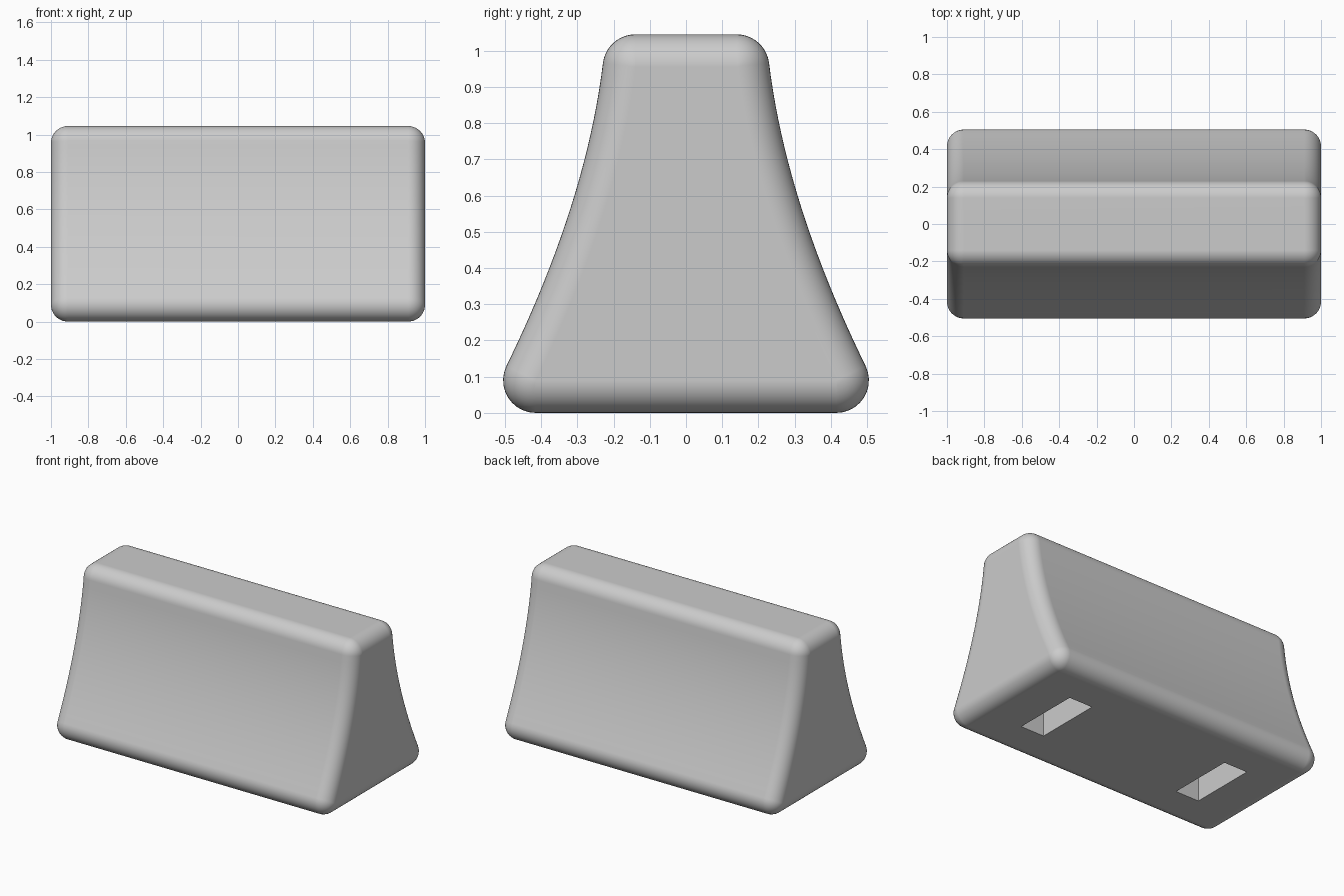
import bpy, bmesh
from math import sin, cos, pi, radians, atan2
from mathutils import Vector

cube = bpy.data.objects.get("Cube")
if cube:
    bpy.data.objects.remove(cube, do_unlink=True)

RADIUS = 0.09                      # rounding of every outer edge
HALF_LENGTH = 1.0
FOOT, PULL, CREST = Vector((0.415, 0.09)), Vector((0.189, 0.553)), Vector((0.14, 0.955))

concrete = bpy.data.materials.new("concrete_grey")
concrete.use_nodes = True
colour = (0.6, 0.6, 0.6, 1)
concrete.diffuse_color = colour
concrete.node_tree.nodes["Principled BSDF"].inputs["Base Color"].default_value = colour


def half_outline(arc_steps=10, curve_steps=20):
    """Inner points with outward angles: foot arc, concave flank, crest arc."""
    flank = []
    for i in range(curve_steps + 1):
        t = i / curve_steps
        p = FOOT * (1 - t) ** 2 + PULL * 2 * t * (1 - t) + CREST * t * t
        d = (PULL - FOOT) * (1 - t) + (CREST - PULL) * t
        flank.append((p, atan2(-d.x, d.y)))
    low, high = flank[0][1], flank[-1][1]
    foot = [(FOOT, -pi / 2 + (low + pi / 2) * i / arc_steps) for i in range(arc_steps)]
    crest = [(CREST, high + (pi / 2 - high) * i / arc_steps) for i in range(1, arc_steps + 1)]
    return foot + flank + crest


def section(bm, x, offset):
    """Closed cross-section at x, grown outward by offset."""
    half = [p + Vector((cos(a), sin(a))) * offset for p, a in half_outline()]
    ring = half + [Vector((-p.x, p.y)) for p in reversed(half)]
    return [bm.verts.new((x, p.x, p.y)) for p in ring]


# Barrier body: sections along x, rounding into both ends
bm = bmesh.new()
steps = 10
angles = [pi / 2 * i / steps for i in range(steps + 1)]
inner = HALF_LENGTH - RADIUS
stations = [(-inner - RADIUS * sin(a), RADIUS * cos(a)) for a in reversed(angles)]
stations += [(inner + RADIUS * sin(a), RADIUS * cos(a)) for a in angles]
rings = [section(bm, x, offset) for x, offset in stations]
for r, s in zip(rings, rings[1:]):
    for i in range(len(r)):
        j = (i + 1) % len(r)
        bm.faces.new((r[i], r[j], s[j], s[i]))
bm.faces.new(rings[0])
bm.faces.new(rings[-1])
bmesh.ops.remove_doubles(bm, verts=bm.verts, dist=0.0001)
bmesh.ops.recalc_face_normals(bm, faces=bm.faces)
mesh = bpy.data.meshes.new("barrier_body")
bm.to_mesh(mesh)
bm.free()
mesh.materials.append(concrete)
body = bpy.data.objects.new("barrier_body", mesh)
bpy.context.collection.objects.link(body)

# Two lifting slots cut up into the underside
for side in (-1, 1):
    bpy.ops.mesh.primitive_cube_add(size=1, location=(side * 0.59, 0, 0))
    cutter = bpy.context.object
    cutter.name = "slot_cutter"
    cutter.scale = (0.17, 0.44, 0.5)
    cutter.hide_render = True
    cutter.data.materials.append(concrete)
    cut = body.modifiers.new("slot", 'BOOLEAN')
    cut.operation = 'DIFFERENCE'
    cut.solver = 'EXACT'
    cut.object = cutter
    bpy.context.view_layer.objects.active = body
    bpy.ops.object.modifier_apply(modifier=cut.name)
    bpy.data.objects.remove(cutter, do_unlink=True)

# Smooth rounding with clean flat faces
bpy.ops.object.select_all(action='DESELECT')
body.select_set(True)
bpy.context.view_layer.objects.active = body
bpy.ops.object.shade_smooth_by_angle(angle=radians(35))
weighted = body.modifiers.new("clean_normals", 'WEIGHTED_NORMAL')
weighted.keep_sharp = True
